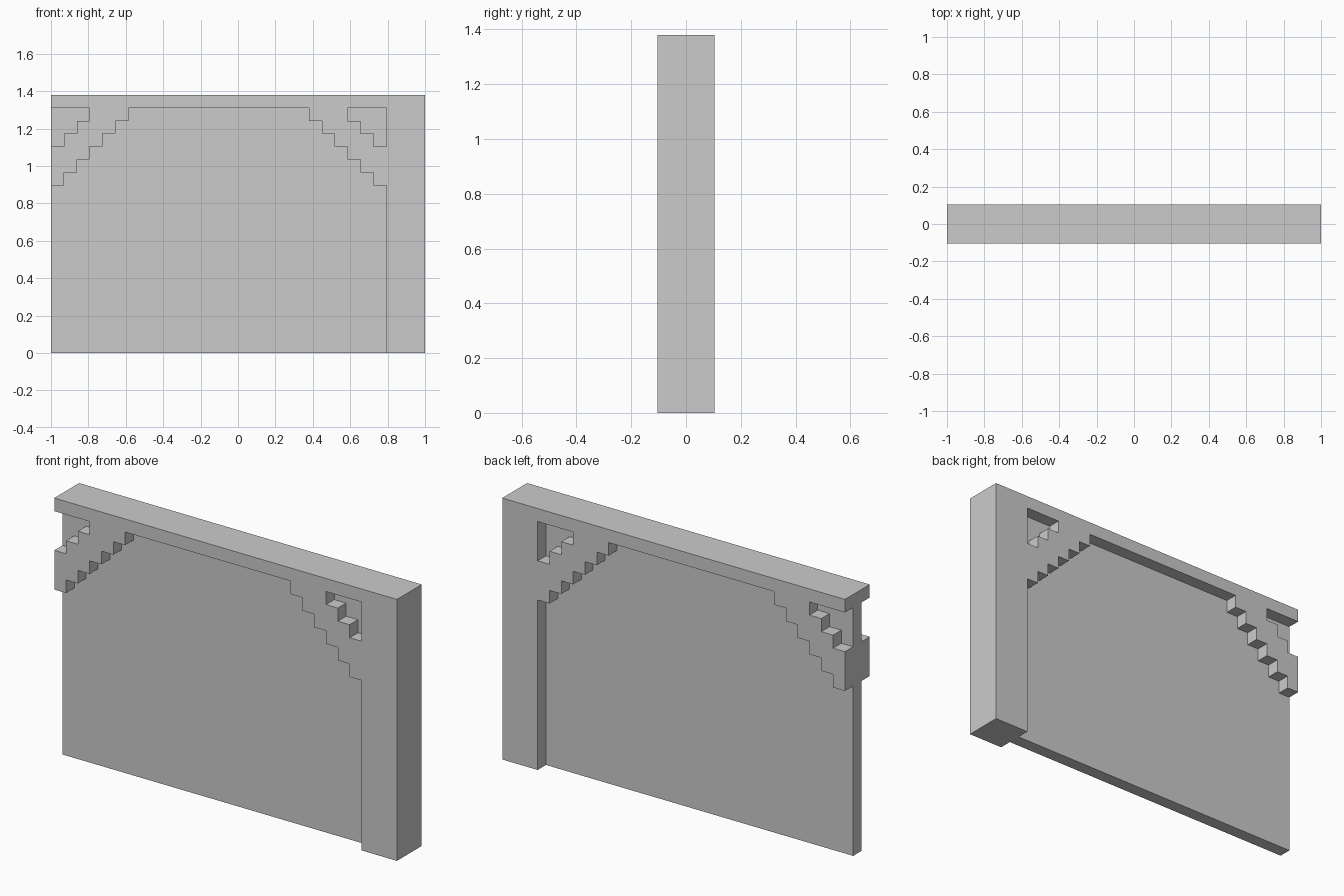
import bpy, bmesh

if "Cube" in bpy.data.objects:
    bpy.data.objects.remove(bpy.data.objects["Cube"])

U = 2 / 29          # grid unit: the wall is 29 x 3 x 20 units
POST_X = 26         # inner face of the post


def slab(name, outline, depth):
    """Extrude an x/z outline (grid units) to a slab centred on y = 0."""
    bm = bmesh.new()
    verts = [bm.verts.new(((x - 14.5) * U, -depth * U / 2, z * U)) for x, z in outline]
    face = bm.faces.new(verts)
    ext = bmesh.ops.extrude_face_region(bm, geom=[face])
    moved = [v for v in ext["geom"] if isinstance(v, bmesh.types.BMVert)]
    bmesh.ops.translate(bm, verts=moved, vec=(0, depth * U, 0))
    bmesh.ops.recalc_face_normals(bm, faces=bm.faces)
    mesh = bpy.data.meshes.new(name)
    bm.to_mesh(mesh)
    bm.free()
    obj = bpy.data.objects.new(name, mesh)
    bpy.context.collection.objects.link(obj)
    return obj


def rect(x0, x1, z0, z1):
    return [(x0, z0), (x1, z0), (x1, z1), (x0, z1)]


def stairs(count, z0):
    """One-unit steps rising away from the upright, ending under the beam."""
    pts = []
    for i in range(count):
        pts += [(i, z0 + i), (i + 1, z0 + i)]
    return pts + [(count, z0 + count)]


def flip(pts):
    return [(POST_X - x, z) for x, z in pts]


lower, upper = stairs(6, 13), stairs(3, 16)
brace = lower + upper[::-1]
corner = upper + [(0, 19)]

# Full-depth frame: post on one side only, beam across the top
slab("post", rect(POST_X, 29, 0, 19), 3)
slab("top_beam", rect(0, 29, 19, 20), 3)

# Stepped braces and the thin panel showing through their corner openings
for side, place in (("left", list), ("right", flip)):
    slab(side + "_brace", place(brace), 3)
    slab(side + "_corner_panel", place(corner), 1)

# Thin main panel filling the space under the braces
slab("main_panel", [(0, 0), (POST_X, 0)] + flip(lower) + lower[::-1], 1)
